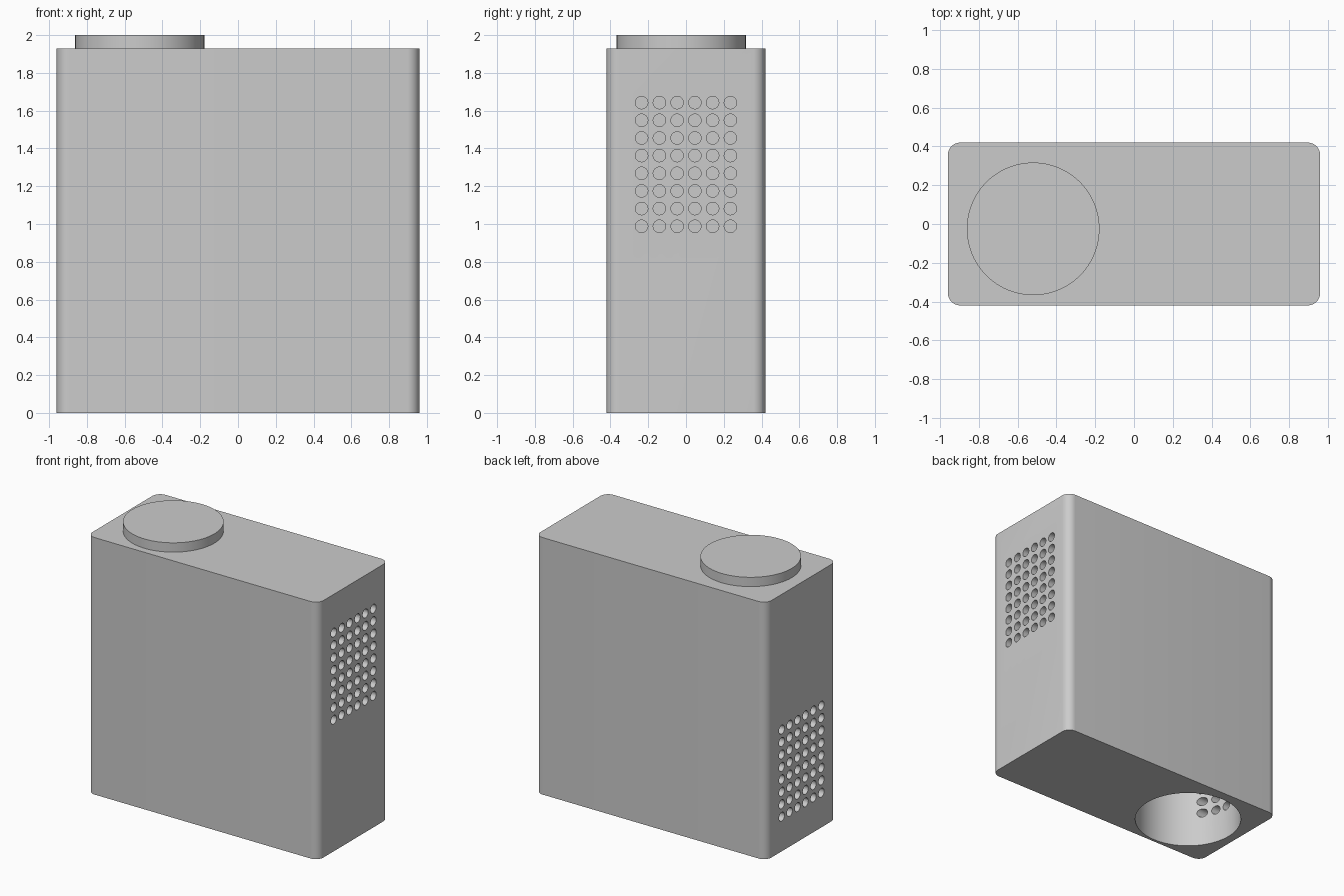
import bpy, bmesh, math
from mathutils import Matrix, Vector

cube = bpy.data.objects.get("Cube")
if cube:
    bpy.data.objects.remove(cube, do_unlink=True)

HX, HY, TOP = 0.96, 0.42, 1.93      # housing half sizes and height
CORNER = 0.065                      # vertical edge radius
CAP = Vector((-0.52, -0.025, 0))    # axis shared by cap and bore

grey = bpy.data.materials.new("plain_grey")
grey.use_nodes = True
grey.diffuse_color = (0.6, 0.6, 0.6, 1)
grey.node_tree.nodes["Principled BSDF"].inputs["Base Color"].default_value = grey.diffuse_color


def make_object(name, bm):
    bmesh.ops.recalc_face_normals(bm, faces=bm.faces)
    mesh = bpy.data.meshes.new(name)
    bm.to_mesh(mesh)
    bm.free()
    obj = bpy.data.objects.new(name, mesh)
    bpy.context.collection.objects.link(obj)
    mesh.materials.append(grey)
    return obj


def add_cylinder(bm, start, end, radius, sides):
    axis = end - start
    turn = axis.to_track_quat('Z', 'Y').to_matrix().to_4x4()
    bmesh.ops.create_cone(bm, cap_ends=True, segments=sides, radius1=radius, radius2=radius,
                          depth=axis.length,
                          matrix=Matrix.Translation((start + end) / 2) @ turn)


def cylinder(name, z0, z1, radius):
    bm = bmesh.new()
    add_cylinder(bm, CAP + Vector((0, 0, z0)), CAP + Vector((0, 0, z1)), radius, 96)
    return make_object(name, bm)


def hole_grid(name, x0, x1, z_low):
    bm = bmesh.new()
    for row in range(8):
        for col in range(6):
            y, z = (col - 2.5) * 0.094, z_low + row * 0.0935
            add_cylinder(bm, Vector((x0, y, z)), Vector((x1, y, z)), 0.033, 24)
    return make_object(name, bm)


def activate(obj):
    bpy.ops.object.select_all(action='DESELECT')
    obj.select_set(True)
    bpy.context.view_layer.objects.active = obj


def cut(obj, cutter):
    cutter.hide_render = True
    mod = obj.modifiers.new("cut", 'BOOLEAN')
    mod.operation, mod.solver, mod.object = 'DIFFERENCE', 'EXACT', cutter
    activate(obj)
    bpy.ops.object.modifier_apply(modifier=mod.name)
    bpy.data.objects.remove(cutter, do_unlink=True)


# Housing with rounded vertical edges
bm = bmesh.new()
bmesh.ops.create_cube(bm, size=1, matrix=Matrix.Translation((0, 0, TOP / 2))
                      @ Matrix.Diagonal((2 * HX, 2 * HY, TOP, 1)))
upright = [e for e in bm.edges if abs(e.verts[0].co.z - e.verts[1].co.z) > 1]
bmesh.ops.bevel(bm, geom=upright, offset=CORNER, segments=10, profile=0.5, affect='EDGES')
housing = make_object("housing", bm)

# Round bore open at the bottom
cut(housing, cylinder("bore_cutter", -0.1, 1.8, 0.374))

# Vent holes: low ones open into the bore, high ones at the other end are blind
cut(housing, hole_grid("intake_cutter", -HX - 0.05, -0.7, 0.26))
cut(housing, hole_grid("outlet_cutter", HX - 0.1, HX + 0.05, 0.988))

# Round cap on top
cap = cylinder("top_cap", TOP - 0.01, 2.0, 0.342)

for obj in (housing, cap):
    activate(obj)
    bpy.ops.object.shade_smooth_by_angle(angle=math.radians(30))
